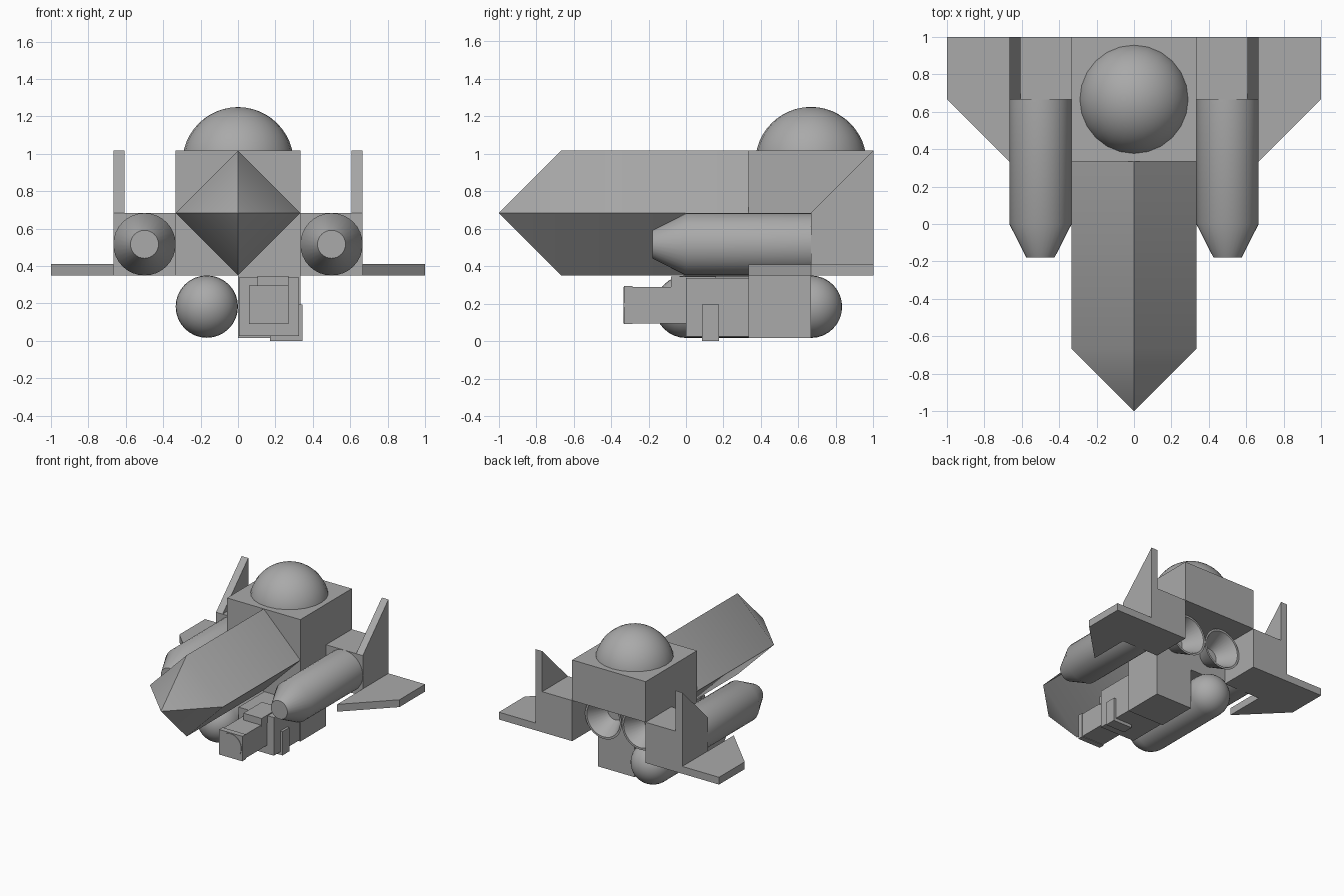
import bpy, bmesh, math
from mathutils import Vector

cube = bpy.data.objects.get("Cube")
if cube:
    bpy.data.objects.remove(cube, do_unlink=True)

U = 1 / 3          # module size
BASE = 0.35        # underside of hull
MID = BASE + U     # hull mid height
TOP = BASE + 2 * U

grey = bpy.data.materials.new("hull_grey")
grey.use_nodes = True
colour = (0.4, 0.4, 0.4, 1)
grey.diffuse_color = colour
grey.node_tree.nodes["Principled BSDF"].inputs["Base Color"].default_value = colour


def finish(name, bm, smooth=False):
    bmesh.ops.recalc_face_normals(bm, faces=bm.faces)
    mesh = bpy.data.meshes.new(name)
    bm.to_mesh(mesh)
    bm.free()
    mesh.materials.append(grey)
    obj = bpy.data.objects.new(name, mesh)
    bpy.context.collection.objects.link(obj)
    if smooth:
        bpy.ops.object.select_all(action='DESELECT')
        obj.select_set(True)
        bpy.context.view_layer.objects.active = obj
        bpy.ops.object.shade_smooth_by_angle(angle=math.radians(36))
    return obj


def box(name, x, y, z):
    bm = bmesh.new()
    bmesh.ops.create_cube(bm, size=1)
    for v in bm.verts:
        v.co = Vector([r[0] if c < 0 else r[1] for c, r in zip(v.co, (x, y, z))])
    return finish(name, bm)


def prism(name, outline, offset):
    """Extrude a flat outline along an offset."""
    bm = bmesh.new()
    face = bm.faces.new([bm.verts.new(p) for p in outline])
    out = bmesh.ops.extrude_face_region(bm, geom=[face])
    moved = [g for g in out["geom"] if isinstance(g, bmesh.types.BMVert)]
    bmesh.ops.translate(bm, verts=moved, vec=offset)
    return finish(name, bm)


def lathe(name, profile, x, z, sides=32):
    """Spin (radius, y) points around a lengthwise axis at x, z."""
    bm = bmesh.new()
    pts = [bm.verts.new((x + r, y, z)) for r, y in profile]
    edges = [bm.edges.new(pair) for pair in zip(pts, pts[1:])]
    bmesh.ops.spin(bm, geom=pts + edges, cent=(x, 0, z), axis=(0, 1, 0),
                   angle=math.tau, steps=sides, use_duplicate=False)
    bmesh.ops.remove_doubles(bm, verts=bm.verts, dist=1e-4)
    return finish(name, bm, True)


# Main hull: diamond-section nose, cabin and engine block
lathe("nose", [(0, -1), (U, -2 * U), (U, U), (0, U)], 0, MID, 4)
box("cabin", (-U, U), (U, 1), (MID, TOP))
box("engine_block", (-U, U), (U, 2 * U), (BASE, MID))

# Dome on the cabin roof
bm = bmesh.new()
bmesh.ops.create_uvsphere(bm, u_segments=24, v_segments=24, radius=0.297)
bmesh.ops.translate(bm, verts=bm.verts, vec=(0, 2 * U, 0.953))
bmesh.ops.bisect_plane(bm, geom=bm.verts[:] + bm.edges[:] + bm.faces[:],
                       plane_co=(0, 0, 0.96), plane_no=(0, 0, 1), clear_inner=True)
finish("dome", bm, True)

# Paired parts on both sides
for side, s in (("left", 1), ("right", -1)):
    box(side + "_rear_block", sorted((s * U, s * 2 * U)), (2 * U, 1), (BASE, MID))
    lathe(side + "_nacelle",
          [(0, -0.18), (0.075, -0.18), (U / 2, 0), (U / 2, 2 * U), (0, 2 * U)],
          s * U * 1.5, BASE + U / 2)
    lathe(side + "_nozzle",
          [(0.08, 2 * U), (U / 2, 2.5 * U), (0.15, 2.5 * U), (0.07, 0.68), (0, 0.68)],
          s * U / 2, BASE + U / 2)
    prism(side + "_wing",
          [(s * x * U, y * U, BASE) for x, y in ((2, 1), (3, 2), (3, 3), (2, 3))],
          (0, 0, 0.06))
    prism(side + "_fin",
          [(s * 2 * U, y, z) for y, z in ((2 * U, MID), (1, TOP), (1, MID))],
          (-s * 0.06, 0, 0))

# Round-ended tank under the hull
R = U / 2
arc = [(R * math.sin(i * math.pi / 16), R * math.cos(i * math.pi / 16)) for i in range(9)]
lathe("tank", [(r, -h) for r, h in arc] + [(r, 2 * U + h) for r, h in reversed(arc)],
      -R, BASE - R)

# Sensor pod beside the tank
box("pod_mount", (0, U), (U, 2 * U), (0.016, BASE))
box("pod_body", (0.005, 0.325), (0, U), (0.025, 0.338))
box("pod_barrel", (0.065, 0.265), (-0.3, 0), (0.095, 0.29))
box("pod_muzzle", (0.06, 0.27), (-0.33, -0.285), (0.09, 0.295))
lathe("pod_lens", [(0, -0.334), (0.098, -0.334), (0.098, -0.32), (0, -0.32)], 0.165, 0.192)
box("pod_top_rail", (0.105, 0.27), (-0.08, 0.16), (0.28, 0.346))
box("pod_bracket_side", (0.32, 0.345), (0.085, 0.175), (0, 0.195))
box("pod_bracket_base", (0.17, 0.345), (0.085, 0.175), (0, 0.03))
